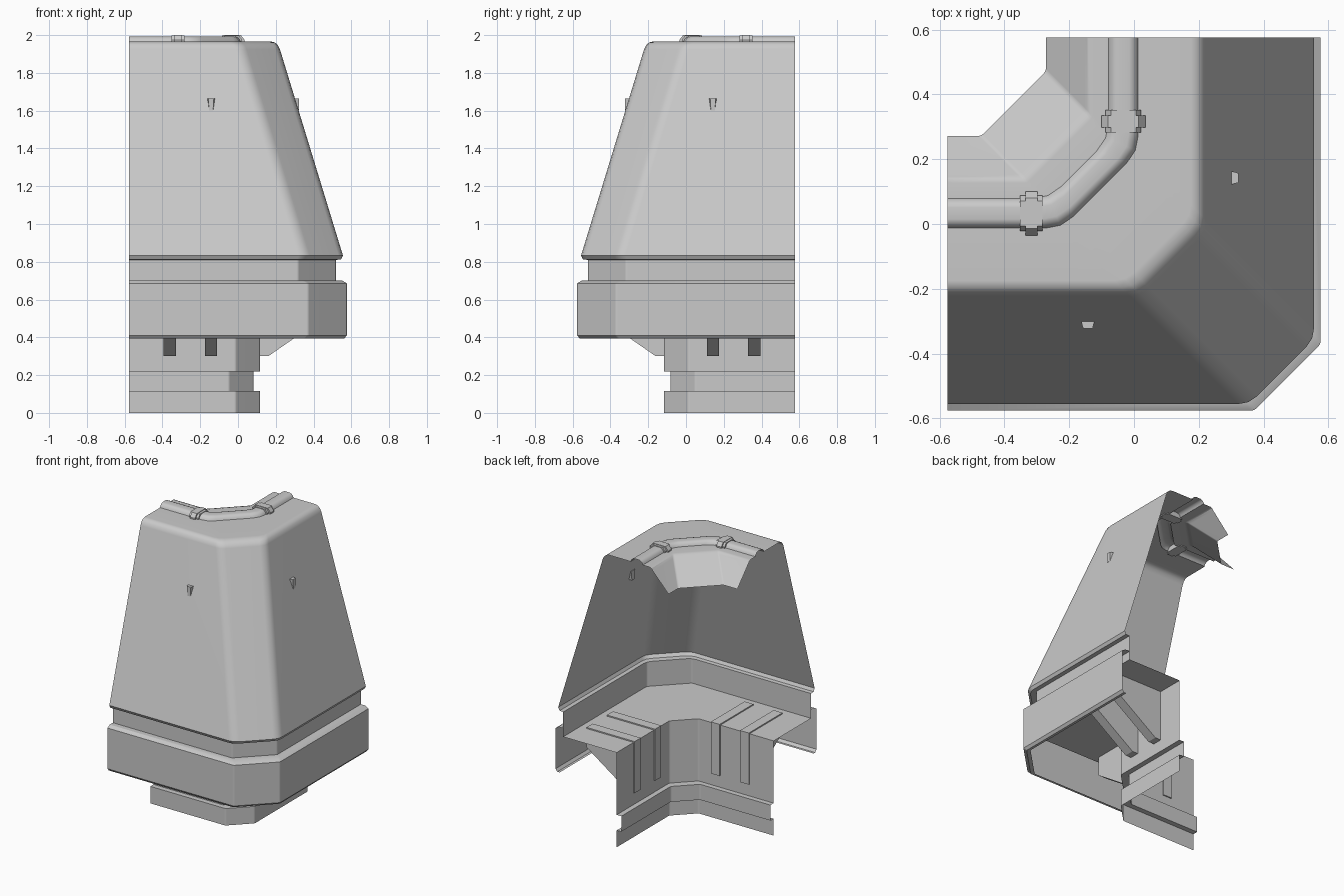
import bpy
import bmesh
import math
from mathutils import Vector

if "Cube" in bpy.data.objects:
    bpy.data.objects.remove(bpy.data.objects["Cube"], do_unlink=True)

HALF = 0.576  # where both wings are cut off

grey = bpy.data.materials.new("light grey metal")
grey.use_nodes = True
grey.diffuse_color = (0.59, 0.59, 0.59, 1)
grey.node_tree.nodes["Principled BSDF"].inputs["Base Color"].default_value = (0.59, 0.59, 0.59, 1)


def finish(name, bm, smooth=True):
    mesh = bpy.data.meshes.new(name)
    bm.to_mesh(mesh)
    bm.free()
    mesh.materials.append(grey)
    obj = bpy.data.objects.new(name, mesh)
    bpy.context.collection.objects.link(obj)
    if smooth:
        bpy.ops.object.select_all(action="DESELECT")
        obj.select_set(True)
        bpy.context.view_layer.objects.active = obj
        bpy.ops.object.shade_smooth_by_angle(angle=math.radians(27))
        weighted = obj.modifiers.new("flat_panels", "WEIGHTED_NORMAL")
        weighted.keep_sharp = True


def corner_path(d, z, cut, soft):
    """Path along the front wing, across the cut corner and along the side wing."""
    pts = [Vector(p) for p in ((-HALF, -d, z), (d - cut, -d, z), (d, cut - d, z), (d, HALF, z))]
    path = [pts[0]]
    for before, corner, after in zip(pts, pts[1:], pts[2:]):
        a = corner + (before - corner).normalized() * soft
        b = corner + (after - corner).normalized() * soft
        path += [a, (a + 2 * corner + b) / 4, b]
    return path + [pts[3]]


def sweep(name, profile, soft=0.008):
    """Carry a profile of (offset, height, corner cut) round the corner."""
    bm = bmesh.new()
    rows = [[bm.verts.new(p) for p in corner_path(d, z, cut, soft)] for d, z, cut in profile]
    for low, high in zip(rows, rows[1:]):
        for i in range(len(low) - 1):
            bm.faces.new((low[i], low[i + 1], high[i + 1], high[i]))
    finish(name, bm)


def prism(name, ring_a, ring_b):
    """Solid between two rings of (along, offset, height), once on each wing."""
    for wing in ("front", "side"):
        bm = bmesh.new()
        rings = []
        for ring in (ring_a, ring_b):
            pts = [(a, -d, z) if wing == "front" else (d, -a, z) for a, d, z in ring]
            rings.append([bm.verts.new(p) for p in pts])
            bm.faces.new(rings[-1])
        n = len(ring_a)
        for i in range(n):
            j = (i + 1) % n
            bm.faces.new((rings[0][i], rings[0][j], rings[1][j], rings[1][i]))
        bmesh.ops.recalc_face_normals(bm, faces=bm.faces)
        finish(wing + "_" + name, bm, smooth=False)


def cross_prism(name, centre, width, section):
    a, b = centre - width / 2, centre + width / 2
    prism(name, [(a, d, z) for d, z in section], [(b, d, z) for d, z in section])


# Stepped foot, inner wall and ledge
C = 0.13
LEDGE = 0.642
sweep("foot_wall_and_ledge", [
    (0.117, 0, C), (0.117, 0.115, C), (0.082, 0.115, C), (0.082, 0.22, C),
    (0.117, 0.22, C), (0.117, LEDGE, C), (0.518, LEDGE, 0.2)])

# Hanging skirt with small bevelled rims
C = 0.205
sweep("skirt", [
    (0.545, 0.393, C), (0.562, 0.393, C), (HALF, 0.41, C), (HALF, 0.686, C),
    (0.552, 0.7, C), (0.518, 0.7, 0.2)])

# Recessed band rising from the ledge to the hood
C = 0.2
sweep("band", [(0.518, LEDGE, C), (0.518, 0.81, C)])

# Sloping hood and roof, open beneath the pipe
ROOF = 1.966
sweep("hood", [
    (0.518, 0.81, C), (0.545, 0.812, C), (0.556, 0.832, C),
    (0.222, 1.925, C), (0.211, 1.948, C), (0.195, 1.961, C), (0.175, ROOF, C),
    (0.008, ROOF, 0.234)], soft=0.035)

# Roof strip and lip inside the pipe
sweep("inner_lip", [
    (-0.074, ROOF, 0.186), (-0.128, ROOF, C), (-0.143, 1.96, C), (-0.153, 1.948, C),
    (-0.272, 1.82, C)])

# Half-round roof pipe, mitred evenly at its bends
MID = -0.033
half_pipe = [(0.046, ROOF), (0.041, 1.978), (0.031, 1.988), (0.018, 1.993)]
half_pipe += [(-d, z) for d, z in reversed(half_pipe)]
sweep("roof_pipe", [(MID + d, z, MID + 0.243 + d * (1 - math.tan(math.pi / 8)))
                    for d, z in half_pipe], soft=0.05)

# Pipe collars
for label, width, reach, top in (("collar", 0.07, 0.055, 1.997), ("collar_ring", 0.037, 0.068, 2.0)):
    cross_prism("pipe_" + label, -0.317, width, [
        (MID - reach, 1.96), (MID - reach, 1.975), (MID - reach * 0.7, top),
        (MID + reach * 0.7, top), (MID + reach, 1.975), (MID + reach, 1.96)])

# Sloping brackets under the ledge
for label, along in (("inner", -0.143), ("outer", -0.362)):
    cross_prism(label + "_bracket", along, 0.066, [
        (0.109, 0.3), (0.16, 0.3), (0.47, 0.515), (0.47, LEDGE + 0.008), (0.109, LEDGE + 0.008)])

# Small tapered pegs on the hood
back = [(-0.164, 1.664), (-0.121, 1.664), (-0.13, 1.6), (-0.155, 1.6)]
tip = [(-0.157, 1.664), (-0.128, 1.664), (-0.132, 1.6), (-0.153, 1.6)]
prism("hood_peg", [(a, 0.297, z) for a, z in back], [(a, 0.323, z) for a, z in tip])
